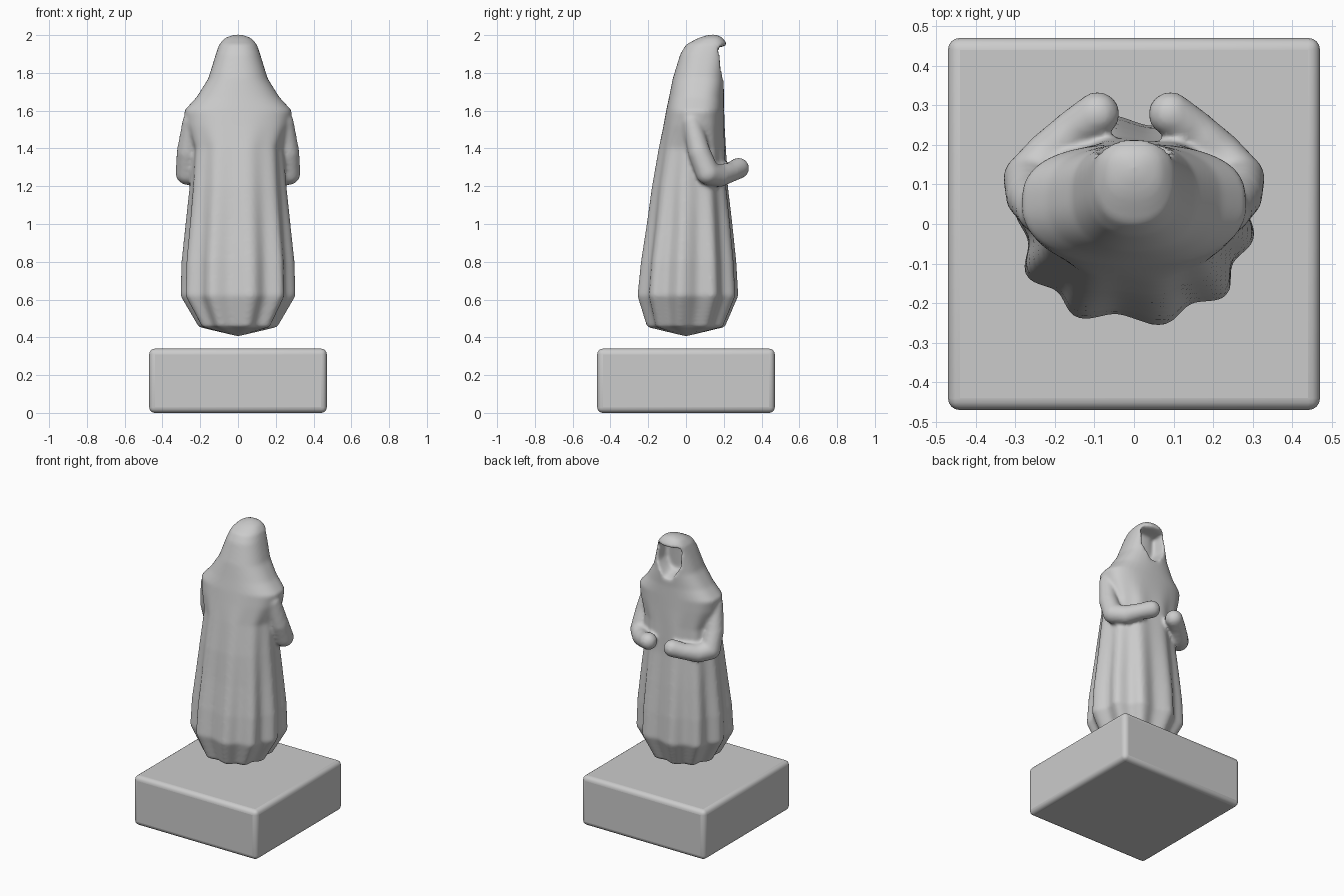
import bpy, bmesh, math
from mathutils import Vector, Matrix

if "Cube" in bpy.data.objects:
    bpy.data.objects.remove(bpy.data.objects["Cube"])

# Square plinth with rounded edges
bpy.ops.mesh.primitive_cube_add(size=1, location=(0, 0, 0.17))
plinth = bpy.context.object
plinth.name = "plinth"
plinth.scale = (0.94, 0.94, 0.34)
bpy.ops.object.transform_apply(location=False, rotation=False, scale=True)
bev = plinth.modifiers.new("bevel", 'BEVEL')
bev.width, bev.segments = 0.03, 4
bpy.ops.object.shade_smooth_by_angle()

# Robe profile: z, half width, back y, front y, fold depth
PROFILE = [
    (0.455, 0.205, -0.205, 0.205, 0.06),
    (0.62, 0.30, -0.255, 0.275, 0.06),
    (0.80, 0.295, -0.237, 0.265, 0.055),
    (1.00, 0.275, -0.207, 0.245, 0.045),
    (1.20, 0.255, -0.18, 0.222, 0.03),
    (1.40, 0.24, -0.145, 0.212, 0.02),
    (1.52, 0.275, -0.12, 0.205, 0.005),
    (1.60, 0.285, -0.105, 0.202, 0.0),
    (1.67, 0.22, -0.09, 0.20, 0.0),
    (1.77, 0.157, -0.07, 0.205, 0.0),
    (1.90, 0.117, -0.03, 0.212, 0.0),
    (1.95, 0.10, 0.0, 0.22, 0.0),
    (1.985, 0.07, 0.065, 0.195, 0.0),
    (1.999, 0.03, 0.11, 0.17, 0.0),
]
SIDES = 100


def sample(z):
    for a, b in zip(PROFILE, PROFILE[1:]):
        if z <= b[0]:
            t = (z - a[0]) / (b[0] - a[0])
            return [p + (q - p) * t for p, q in zip(a, b)]
    return PROFILE[-1]


def sp(v, e):
    return math.copysign(abs(v) ** e, v)


def step(t):
    t = max(0.0, min(1.0, t))
    return t * t * (3 - 2 * t)


def face_depth(x, z):
    # hollow under the hood, narrowing to a notch at the throat
    half = 0.035 + 0.055 * step((z - 1.71) / 0.12)
    side = step((half - abs(x)) / 0.02)
    return 0.10 * side * step((z - 1.71) / 0.05) * step((1.945 - z) / 0.02)


bm = bmesh.new()
rings = []
zs = [0.455 + i * (1.999 - 0.455) / 130 for i in range(131)]
for z in zs:
    _, w, back, front, fold = sample(z)
    cy, d = (back + front) / 2, (front - back) / 2
    ring = []
    for i in range(SIDES):
        a = 2 * math.pi * i / SIDES
        k = 1 + fold * (math.cos(10 * (a + math.radians(79))) - 0.6)
        x = w * k * sp(math.cos(a), 0.88)
        y = cy + d * k * sp(math.sin(a), 0.7 if math.sin(a) > 0 and z > 1.3 else 0.9)
        if y > cy:
            y -= face_depth(x, z)
        ring.append(bm.verts.new((x, y, z)))
    rings.append(ring)
for lo, hi in zip(rings, rings[1:]):
    for i in range(SIDES):
        j = (i + 1) % SIDES
        bm.faces.new((lo[i], lo[j], hi[j], hi[i]))
bottom = bm.verts.new((0, 0, 0.405))
top = bm.verts.new((0, 0.14, 2.003))
for i in range(SIDES):
    j = (i + 1) % SIDES
    bm.faces.new((bottom, rings[0][j], rings[0][i]))
    bm.faces.new((top, rings[-1][i], rings[-1][j]))

# Bent arms: chains of balls fused by the remesh
ARM = [((0.245, 0.03, 1.54), 0.05), ((0.265, 0.07, 1.38), 0.06),
       ((0.268, 0.115, 1.27), 0.063), ((0.215, 0.175, 1.255), 0.06),
       ((0.15, 0.24, 1.275), 0.052), ((0.092, 0.278, 1.295), 0.056)]
for s in (-1, 1):
    for (p, r), (q, u) in zip(ARM, ARM[1:]):
        for n in range(9):
            t = n / 8
            c = Vector(p).lerp(Vector(q), t)
            c.x *= s
            bmesh.ops.create_icosphere(bm, subdivisions=3, radius=r + (u - r) * t,
                                       matrix=Matrix.Translation(c))

bmesh.ops.recalc_face_normals(bm, faces=bm.faces)
mesh = bpy.data.meshes.new("robed_figure")
bm.to_mesh(mesh)
bm.free()
figure = bpy.data.objects.new("robed_figure", mesh)
bpy.context.collection.objects.link(figure)

# Fuse and soften like carved stone
rem = figure.modifiers.new("fuse", 'REMESH')
rem.mode, rem.voxel_size, rem.use_smooth_shade = 'VOXEL', 0.011, True
soft = figure.modifiers.new("soften", 'SMOOTH')
soft.factor, soft.iterations = 0.5, 4
